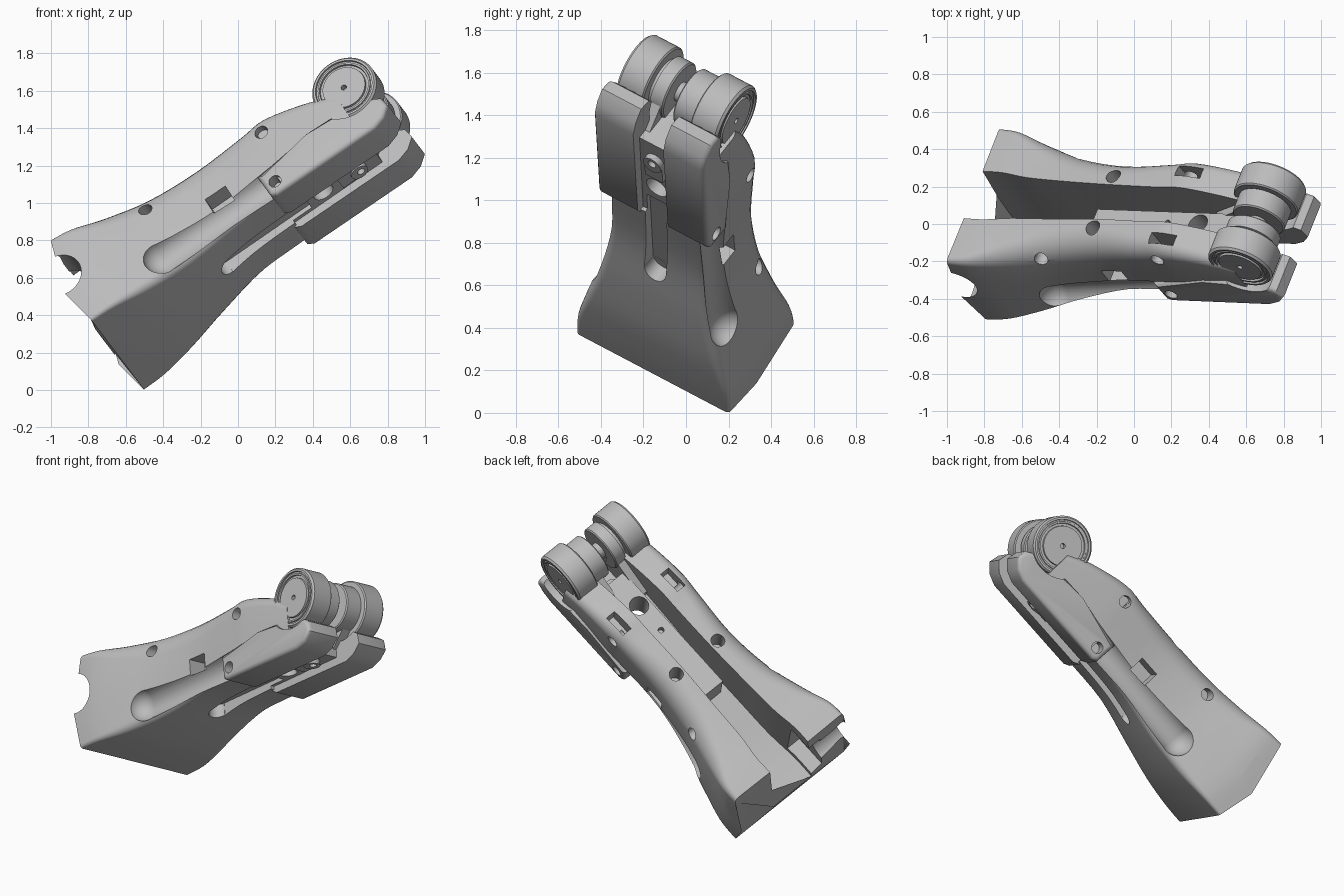
import bpy, bmesh, math
from mathutils import Matrix, Vector

cube = bpy.data.objects.get("Cube")
if cube:
    bpy.data.objects.remove(cube, do_unlink=True)

# Parts are made in a local frame: X along the arm, Y across, Z to the open side
U = Vector((0.82, -0.03, 0.565)).normalized()
N = Vector((0.33, 0.833, -0.44))
N = (N - U * N.dot(U)).normalized()
V = U.cross(N)
FRAME = Matrix((U, N, V)).transposed().to_4x4()
FRAME.translation = (-0.65, -0.15, 0.195)

grey = bpy.data.materials.new("plain grey")
grey.use_nodes = True
grey.diffuse_color = (0.5, 0.5, 0.5, 1)
grey.node_tree.nodes["Principled BSDF"].inputs["Base Color"].default_value = (0.5, 0.5, 0.5, 1)
parts = []


def finish(name, bm):
    bmesh.ops.recalc_face_normals(bm, faces=bm.faces)
    mesh = bpy.data.meshes.new(name)
    bm.to_mesh(mesh)
    bm.free()
    mesh.materials.append(grey)
    ob = bpy.data.objects.new(name, mesh)
    bpy.context.collection.objects.link(ob)
    parts.append(ob)
    return ob


def add_box(bm, x0, x1, y0, y1, z0, z1):
    size = Matrix.Diagonal((x1 - x0, y1 - y0, z1 - z0, 1))
    mid = Matrix.Translation(((x0 + x1) / 2, (y0 + y1) / 2, (z0 + z1) / 2))
    bmesh.ops.create_cube(bm, size=1, matrix=mid @ size)


def add_rod(bm, p, q, r, segs=32):
    p, q = Vector(p), Vector(q)
    rot = (q - p).to_track_quat('Z', 'Y').to_matrix().to_4x4()
    bmesh.ops.create_cone(bm, cap_ends=True, segments=segs, radius1=r, radius2=r,
                          depth=(q - p).length, matrix=Matrix.Translation((p + q) / 2) @ rot)


def add_ball(bm, p, r):
    bmesh.ops.create_uvsphere(bm, u_segments=36, v_segments=18, radius=r, matrix=Matrix.Translation(p))


def add_prism(bm, outline, y0, y1):
    rings = [[bm.verts.new((x, y, z)) for x, z in outline] for y in (y0, y1)]
    bm.faces.new(rings[0])
    bm.faces.new(rings[1][::-1])
    for i in range(len(outline)):
        j = (i + 1) % len(outline)
        bm.faces.new((rings[0][i], rings[0][j], rings[1][j], rings[1][i]))


def lathe(name, profile, x, z):
    # Turned part about the cross axle
    bm = bmesh.new()
    vs = [bm.verts.new((x, y, z + r)) for r, y in profile]
    es = [bm.edges.new(pair) for pair in zip(vs, vs[1:])]
    bmesh.ops.spin(bm, geom=vs + es, cent=(x, 0, z), axis=(0, 1, 0),
                   angle=math.tau, steps=56, use_merge=True)
    bmesh.ops.remove_doubles(bm, verts=bm.verts, dist=1e-5)
    return finish(name, bm)


def volume(mesh):
    bm = bmesh.new()
    bm.from_mesh(mesh)
    size = abs(bm.calc_volume())
    bm.free()
    return size


def cut(ob, add, *args):
    # Take one simple shape away; try the next solver if the solid breaks
    bm = bmesh.new()
    add(bm, *args)
    cutter = finish("cutter", bm)
    parts.remove(cutter)
    cutter.hide_render = True
    bpy.context.view_layer.objects.active = ob
    before = ob.data.copy()
    for solver in ('EXACT', 'MANIFOLD', 'FLOAT'):
        mod = ob.modifiers.new("cut", 'BOOLEAN')
        mod.operation, mod.solver, mod.object = 'DIFFERENCE', solver, cutter
        bpy.ops.object.modifier_apply(modifier=mod.name)
        if 0.65 < volume(ob.data) / volume(before) < 1.001:
            break
        ob.data = before.copy()
    bpy.data.objects.remove(cutter, do_unlink=True)


def spline(rows, steps=4):
    out = []
    for i in range(len(rows) - 1):
        p = [rows[max(0, min(len(rows) - 1, i + k))] for k in (-1, 0, 1, 2)]
        for s in range(steps):
            t = s / steps
            out.append([b + t * ((c - a) / 2 + t * (a - 2.5 * b + 2 * c - d / 2
                        + t * (1.5 * (b - c) + (d - a) / 2))) for a, b, c, d in zip(*p)])
    return out + [rows[-1]]


def section(w, low, top, chamfer, fillet, inner, floor):
    half = []
    for k in range(6):
        t = math.pi / 2 * k / 5
        half.append((w - chamfer * (1 - math.sin(t)), low + chamfer * (1 - math.cos(t))))
    half.append((w, 0.22))
    for k in range(7):
        t = math.pi / 2 * k / 6
        half.append((w - fillet * (1 - math.cos(t)), top - fillet * (1 - math.sin(t))))
    half += [(inner, top - 0.005), (inner, floor)]
    return half + [(-y, z) for y, z in reversed(half)]


def tail_slant(x, z):
    # The tail edge bulges out low on the walls and leans in above
    lean = -0.17 * z if z < 0.22 else -0.037 + 0.28 * (z - 0.22)
    return x + lean * max(0, 1 - 3 * x)


# Flared channel body: x, half width, underside, top, chamfer, fillet, inner half width, floor
stations = [(0.0, 0.43, -0.015, 0.565, 0.02, 0.03, 0.15, 0.10),
            (0.15, 0.425, -0.015, 0.56, 0.03, 0.05, 0.15, 0.10),
            (0.35, 0.38, -0.01, 0.55, 0.05, 0.10, 0.13, 0.11),
            (0.6, 0.32, 0.02, 0.542, 0.06, 0.14, 0.12, 0.14),
            (0.9, 0.287, 0.07, 0.542, 0.06, 0.14, 0.11, 0.17),
            (1.2, 0.295, 0.08, 0.535, 0.04, 0.10, 0.11, 0.17),
            (1.36, 0.30, 0.08, 0.535, 0.03, 0.08, 0.11, 0.17),
            (1.6, 0.295, 0.08, 0.46, 0.03, 0.06, 0.11, 0.17),
            (1.75, 0.29, 0.08, 0.39, 0.03, 0.06, 0.11, 0.17)]
bm = bmesh.new()
rings = []
for x, *shape in spline(stations):
    rings.append([bm.verts.new((tail_slant(x, z), y, z)) for y, z in section(*shape)])
for r0, r1 in zip(rings, rings[1:]):
    for i in range(len(r0)):
        j = (i + 1) % len(r0)
        bm.faces.new((r0[i], r0[j], r1[j], r1[i]))
ends = [bm.faces.new(rings[0]), bm.faces.new(rings[-1][::-1])]
bmesh.ops.triangulate(bm, faces=ends)
body = finish("channel_body", bm)

# Openings in the body: tail bore, wheel clearance, tail pocket, fork gap, underside recesses
WX, WZ = 1.81, 0.388
cut(body, add_rod, (-0.005, -0.6, 0.335), (-0.005, 0.6, 0.335), 0.12, 40)
cut(body, add_rod, (WX, -0.6, WZ), (WX, 0.6, WZ), 0.2, 48)
cut(body, add_box, -0.15, 0.2, -0.24, 0.24, 0.14, 0.47)
cut(body, add_box, 1.66, 2.0, -0.08, 0.08, -0.2, 0.6)
cut(body, add_box, 1.18, 2.0, -0.16, 0.16, -0.2, 0.1)
cut(body, add_box, 0.76, 1.3, -0.06, 0.06, -0.1, 0.125)
cut(body, add_rod, (0.77, 0, -0.1), (0.77, 0, 0.123), 0.059)

# Side holes, top holes, top slots, side windows and long round-ended grooves
for s in (-1, 1):
    for x in (0.565, 1.31):
        cut(body, add_rod, (x, s * 0.2, 0.445), (x, s * 0.5, 0.445), 0.037, 24)
    cut(body, add_rod, (0.89, s * 0.165, 0.35), (0.89, s * 0.165, 0.7), 0.042, 24)
    cut(body, add_box, 1.28, 1.43, s * 0.215 - 0.032, s * 0.215 + 0.032, 0.42, 0.7)
    start, end = Vector((0.5, s * 0.365, 0.115)), Vector((1.25, s * 0.325, 0.135))
    cut(body, add_rod, start, end, 0.098, 40)
    cut(body, add_ball, start, 0.0995)
    cut(body, add_box, 0.86, 0.99, s * 0.3 - 0.13, s * 0.3 + 0.13, 0.2, 0.3)

# Forked tips with chamfered ends and a screw hole
outline = [(1.16, 0.22), (1.165, 0.075), (1.20, 0.055), (1.83, 0.05), (1.90, 0.075),
           (1.955, 0.125), (1.945, 0.19), (1.84, 0.26), (1.5, 0.26)]
for s, side in ((-1, "front"), (1, "rear")):
    bm = bmesh.new()
    add_prism(bm, outline, s * 0.085, s * 0.312)
    rim = [e for e in bm.edges if all(abs(v.co.y) > 0.3 for v in e.verts)]
    bmesh.ops.bevel(bm, geom=rim, offset=0.025, segments=3, affect='EDGES', profile=0.5)
    prong = finish(side + "_prong", bm)
    cut(prong, add_rod, (1.227, s * 0.2, 0.127), (1.227, s * 0.4, 0.127), 0.035, 24)
    cut(prong, add_rod, (WX, -0.6, WZ), (WX, 0.6, WZ), 0.2, 48)

    # Guide wheel and hub spool on each side
    shift = 0 if s < 0 else -0.015
    wheel = [(0.0, 0.14), (0.175, 0.14), (0.182, 0.147), (0.182, 0.278), (0.172, 0.29),
             (0.16, 0.29), (0.158, 0.28), (0.15, 0.28), (0.148, 0.287), (0.138, 0.287),
             (0.136, 0.275), (0.122, 0.275), (0.12, 0.288), (0.015, 0.288), (0.015, 0.25), (0, 0.25)]
    lathe(side + "_wheel", [(r, s * y + shift) for r, y in wheel], WX, WZ)
    face = 0.045 if s < 0 else 0.01
    spool = [(0, face + 0.02), (0.012, face + 0.02), (0.012, face), (0.14, face),
             (0.147, face + 0.007), (0.147, 0.12), (0.125, 0.125), (0.125, 0.15), (0, 0.15)]
    lathe(side + "_spool", [(r, s * y) for r, y in spool], WX, WZ)

    # Inner arm carrying the spool
    bm = bmesh.new()
    arm = [(1.45, 0.14), (1.74, 0.14), (1.86, 0.26), (1.8, 0.4), (1.7, 0.42), (1.45, 0.3)]
    add_prism(bm, arm, s * 0.06, s * 0.12)
    finish(side + "_inner_arm", bm)

# Middle rail with a through hole, and its small end lug
bm = bmesh.new()
add_box(bm, 0.72, 1.62, -0.07, 0.07, 0.15, 0.35)
rail = finish("middle_rail", bm)
bm = bmesh.new()
add_box(bm, 1.5, 1.62, -0.05, 0.05, 0.08, 0.2)
lug = finish("end_lug", bm)
bm = bmesh.new()
add_rod(bm, (1.62, 0, 0.07), (1.62, 0, 0.21), 0.05)
lug_tip = finish("lug_tip", bm)
for ob in (lug, lug_tip):
    cut(ob, add_rod, (1.63, 0, -0.1), (1.63, 0, 0.16), 0.022, 20)
for ob in (rail, body):
    cut(ob, add_rod, (1.4, 0, -0.2), (1.4, 0, 0.6), 0.058)
    cut(ob, add_rod, (1.2, 0, 0.3), (1.2, 0, 0.6), 0.018, 16)
lathe("axle", [(0, -0.2), (0.05, -0.2), (0.05, 0.2), (0, 0.2)], WX, WZ)

# Set everything in its standing pose
for ob in parts:
    ob.data.transform(FRAME)
    bpy.ops.object.select_all(action='DESELECT')
    ob.select_set(True)
    bpy.context.view_layer.objects.active = ob
    bpy.ops.object.shade_smooth_by_angle(angle=math.radians(32))
